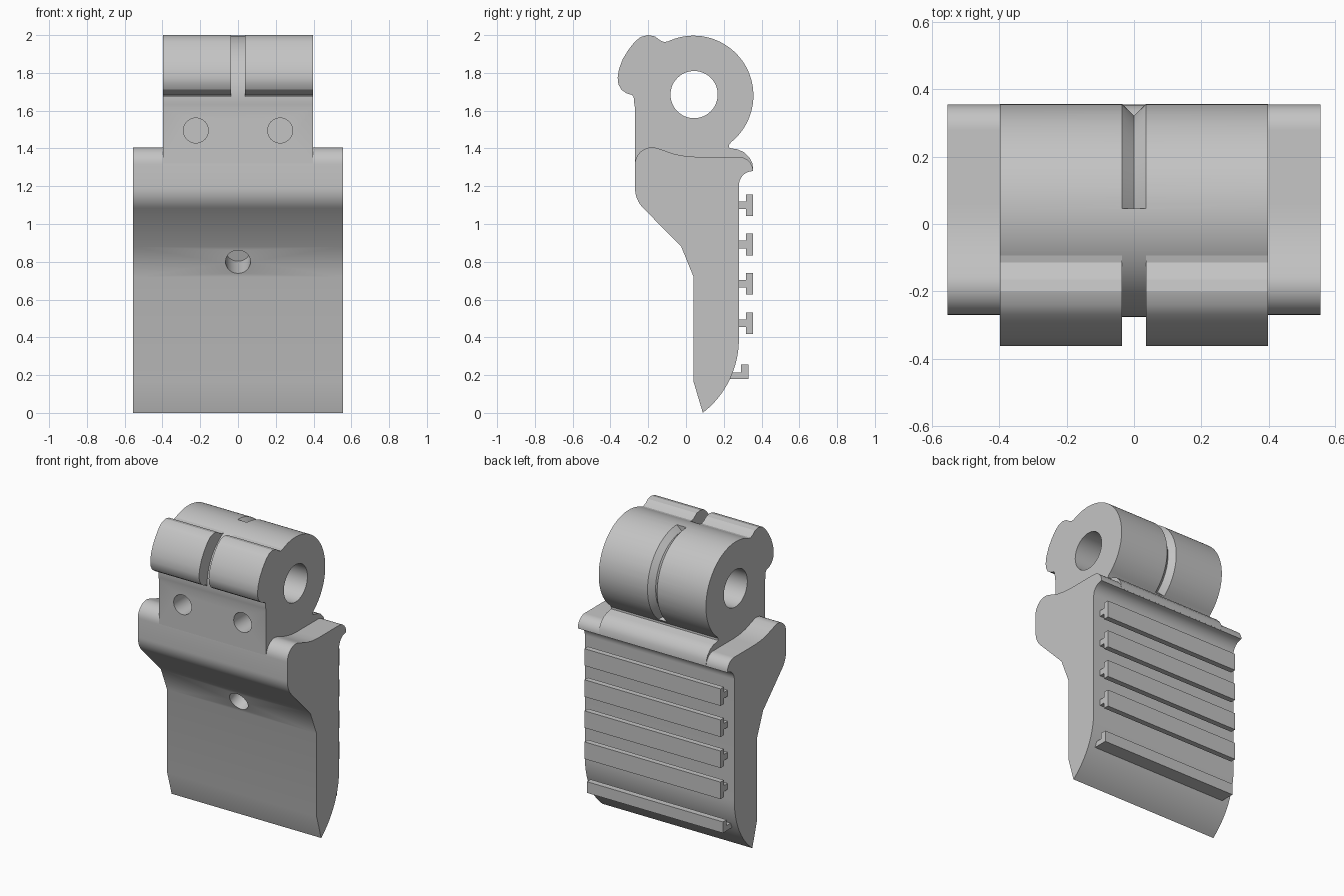
import bpy, bmesh
from math import radians, sin, cos, pi, atan2
from mathutils import Matrix, Vector

cube = bpy.data.objects.get("Cube")
if cube:
    bpy.data.objects.remove(cube, do_unlink=True)

grey = bpy.data.materials.new("light grey")
grey.use_nodes = True
grey.diffuse_color = (0.55, 0.55, 0.55, 1)
grey.node_tree.nodes["Principled BSDF"].inputs["Base Color"].default_value = grey.diffuse_color

HALF_BODY, HALF_HEAD, HALF_SLOT, HALF_RIB = 0.555, 0.398, 0.036, 0.505
AXIS_Y, AXIS_Z, BARREL = 0.04, 1.68, 0.317


def arc(cy, cz, r, a0, a1, n=10):
    """Points (y, z) along an arc, angles in degrees."""
    angles = [radians(a0 + (a1 - a0) * i / n) for i in range(n + 1)]
    return [(cy + r * cos(a), cz + r * sin(a)) for a in angles]


def make_object(name, bm):
    bmesh.ops.recalc_face_normals(bm, faces=bm.faces)
    mesh = bpy.data.meshes.new(name)
    bm.to_mesh(mesh)
    bm.free()
    mesh.materials.append(grey)
    obj = bpy.data.objects.new(name, mesh)
    bpy.context.collection.objects.link(obj)
    return obj


def extrude(name, profile, x0, x1):
    """Sweep a (y, z) profile along x."""
    bm = bmesh.new()
    face = bm.faces.new([bm.verts.new((x0, y, z)) for y, z in profile])
    new = bmesh.ops.extrude_face_region(bm, geom=[face])["geom"]
    bmesh.ops.translate(bm, vec=(x1 - x0, 0, 0),
                        verts=[g for g in new if isinstance(g, bmesh.types.BMVert)])
    return make_object(name, bm)


def drill(name, start, direction, radius, depth):
    """Cylinder cutter that reaches a depth behind its start point."""
    d = Vector(direction).normalized()
    over = 0.1
    mat = Matrix.Translation(Vector(start) + d * (depth - over) / 2) @ \
        d.to_track_quat("Z", "Y").to_matrix().to_4x4()
    bm = bmesh.new()
    bmesh.ops.create_cone(bm, cap_ends=True, segments=48, radius1=radius, radius2=radius,
                          depth=depth + over, matrix=mat)
    return make_object(name, bm)


def cut(target, cutters):
    for cutter in cutters:
        cutter.hide_render = True
        mod = target.modifiers.new("cut", "BOOLEAN")
        mod.operation, mod.solver, mod.object = "DIFFERENCE", "EXACT", cutter
        bpy.context.view_layer.objects.active = target
        bpy.ops.object.modifier_apply(modifier=mod.name)
        bpy.data.objects.remove(cutter, do_unlink=True)


# Wedge-shaped main body with rounded shoulder and rear lip
body_profile = (
    [(0.04, 0.165), (0.04, 0.72), (-0.025, 0.88)]
    + arc(-0.12, 1.19, 0.15, 225, 180)
    + arc(-0.18, 1.316, 0.09, 180, 75)
    + [(-0.11, 1.387), (-0.06, 1.37), (0.0, 1.359), (0.06, 1.355)]
    + arc(0.28, 1.28, 0.075, 90, 0)
    + arc(0.355, 1.205, 0.075, 90, 180)[1:]
    + arc(-0.213, 0.39, 0.493, 0, -52.2, 16)
)
body = extrude("body", body_profile, -HALF_BODY, HALF_BODY)
cut(body, [drill("body_hole", (0, 0.008, 0.8), (0, 0.926, 0.376), 0.066, 0.17)])

# Hinge head: neck, barrel and raised centre of the rear lip
head_profile = (
    [(-0.27, 1.32)]
    + arc(AXIS_Y, AXIS_Z, BARREL, 192, -51, 64)
    + [(0.227, 1.418), (0.228, 1.405), (0.24, 1.4), (0.275, 1.395), (0.31, 1.378),
       (0.337, 1.35), (0.352, 1.32), (0.355, 1.285), (0.3, 1.285)]
)
head_profile[1] = (-0.27, head_profile[1][1])
head = extrude("hinge_head", head_profile, -HALF_HEAD, HALF_HEAD)

# V groove running around the rear of the barrel
bm = bmesh.new()
section = [(-0.05, BARREL + 0.014), (0, BARREL - 0.035), (0.05, BARREL + 0.014)]
rings = [[bm.verts.new((x, AXIS_Y + r * cos(a), AXIS_Z + r * sin(a))) for x, r in section]
         for a in [radians(89 - 139 * i / 48) for i in range(49)]]
for r0, r1 in zip(rings, rings[1:]):
    for i in range(3):
        j = (i + 1) % 3
        bm.faces.new((r0[i], r0[j], r1[j], r1[i]))
bm.faces.new(rings[0])
bm.faces.new(rings[-1])
groove = make_object("groove_cutter", bm)

bore = drill("bore_cutter", (-0.5, AXIS_Y + 0.003, AXIS_Z + 0.005), (1, 0, 0), 0.125, 1)
screw_holes = [drill("screw_cutter", (s * 0.223, -0.27, 1.495), (0, 1, 0), 0.066, 0.25)
               for s in (-1, 1)]
cut(head, [bore, groove] + screw_holes)

# Pair of front lugs with a slot between them
lug_profile = [
    (-0.25, 1.62), (-0.27, 1.64), (-0.272, 1.665), (-0.285, 1.683), (-0.315, 1.692),
    (-0.342, 1.711), (-0.358, 1.74), (-0.362, 1.775), (-0.355, 1.82), (-0.335, 1.873),
    (-0.305, 1.922), (-0.27, 1.966), (-0.24, 1.99), (-0.2, 2.0), (-0.165, 1.993),
    (-0.137, 1.972), (-0.115, 1.963), (-0.09, 1.968), (-0.08, 1.94), (-0.2, 1.78)]
lugs = [extrude(name, lug_profile, s * HALF_SLOT, s * HALF_HEAD)
        for name, s in (("left_lug", 1), ("right_lug", -1))]

# T-shaped rear ribs and the L-shaped lowest one
ribs = []
for i in range(4):
    z = 1.1 - i * 0.2085
    half = [(0.27, 0.02), (0.318, 0.02), (0.318, 0.057), (0.355, 0.057)]
    profile = [(y, z + h) for y, h in half] + [(y, z - h) for y, h in reversed(half)]
    ribs.append(extrude(f"rib_{i + 1}", profile, -HALF_RIB, HALF_RIB))
foot = [(0.22, 0.18), (0.33, 0.18), (0.33, 0.255), (0.29, 0.255), (0.29, 0.215), (0.22, 0.215)]
ribs.append(extrude("lowest_rib", foot, -HALF_RIB, HALF_RIB))

# Smooth rounded parts, keep edges crisp
bpy.ops.object.select_all(action="DESELECT")
for obj in [body, head] + lugs:
    obj.select_set(True)
bpy.context.view_layer.objects.active = body
bpy.ops.object.shade_smooth_by_angle(angle=radians(25))
